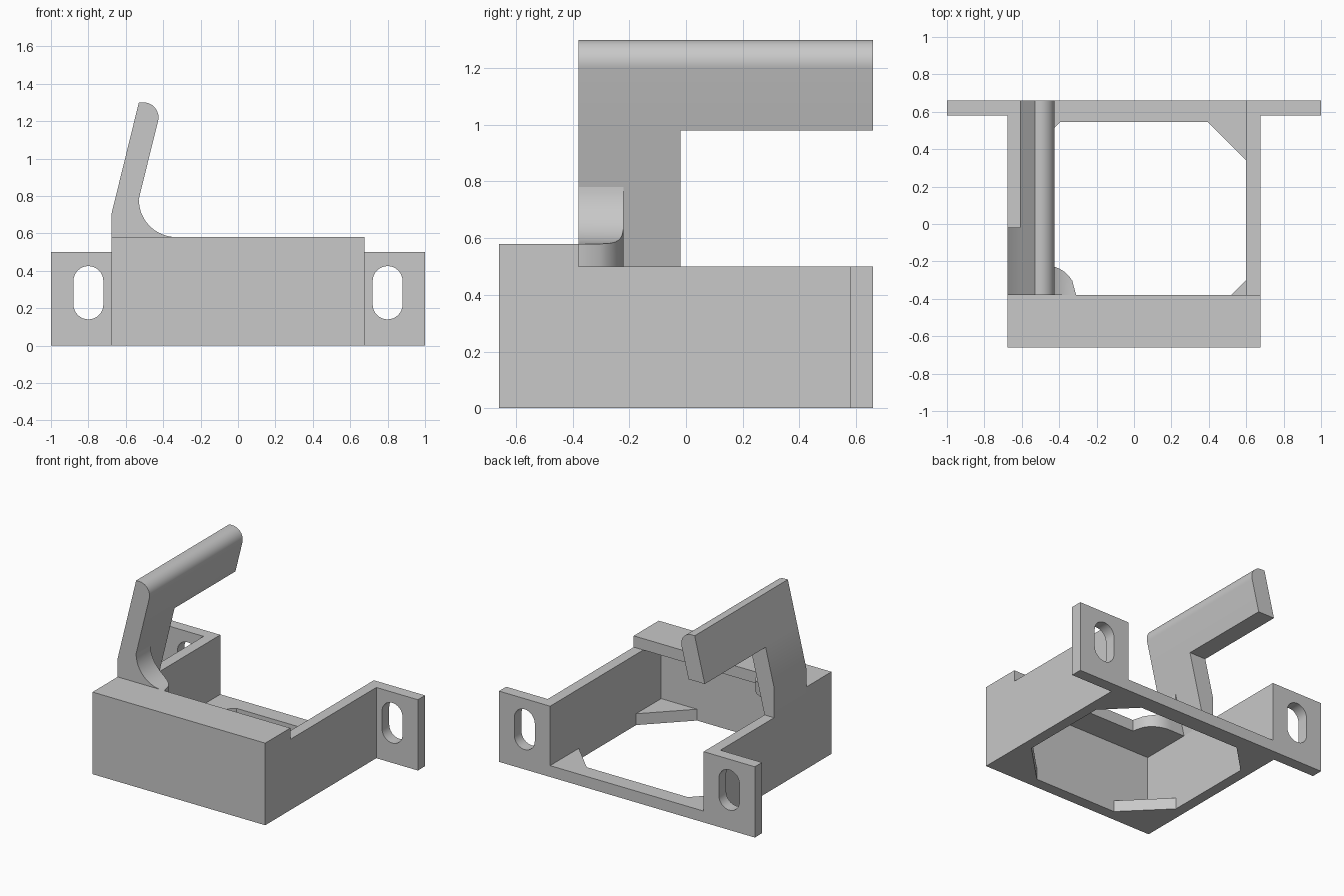
import bpy, bmesh, math
from mathutils import Vector

cube = bpy.data.objects.get("Cube")
if cube:
    bpy.data.objects.remove(cube, do_unlink=True)

grey = bpy.data.materials.new("light grey")
grey.use_nodes = True
GREY = (0.58, 0.58, 0.58, 1)
grey.diffuse_color = GREY
grey.node_tree.nodes["Principled BSDF"].inputs["Base Color"].default_value = GREY


def finish(name, bm):
    """Turn a bmesh into a named, shaded object."""
    bmesh.ops.recalc_face_normals(bm, faces=bm.faces)
    mesh = bpy.data.meshes.new(name)
    bm.to_mesh(mesh)
    bm.free()
    mesh.materials.append(grey)
    obj = bpy.data.objects.new(name, mesh)
    bpy.context.collection.objects.link(obj)
    bpy.ops.object.select_all(action="DESELECT")
    obj.select_set(True)
    bpy.context.view_layer.objects.active = obj
    bpy.ops.object.shade_smooth_by_angle(angle=math.radians(30))
    return obj


def prism(name, axis, start, end, outline, hole=None):
    """Extrude an outline, with an optional hole, along x, y or z."""
    def place(a, b):
        return {"x": (start, a, b), "y": (a, start, b), "z": (a, b, start)}[axis]

    bm = bmesh.new()
    if hole:
        edges = []
        for loop in (outline, hole):
            verts = [bm.verts.new(place(*p)) for p in loop]
            edges += [bm.edges.new((v, verts[i - 1])) for i, v in enumerate(verts)]
        bmesh.ops.triangle_fill(bm, edges=edges, use_beauty=True)
    else:
        bm.faces.new([bm.verts.new(place(*p)) for p in outline])
    ext = bmesh.ops.extrude_face_region(bm, geom=bm.faces[:], use_keep_orig=True)
    moved = [g for g in ext["geom"] if isinstance(g, bmesh.types.BMVert)]
    offset = Vector([end - start if c == axis else 0 for c in "xyz"])
    bmesh.ops.translate(bm, verts=moved, vec=offset)
    return finish(name, bm)


def rect(a0, a1, b0, b1):
    return [(a0, b0), (a1, b0), (a1, b1), (a0, b1)]


def arc(cx, cy, r, a0, a1, n):
    angles = [math.radians(a0 + (a1 - a0) * i / n) for i in range(n + 1)]
    return [(cx + r * math.cos(a), cy + r * math.sin(a)) for a in angles]


IN, OUT = 0.6, 0.675          # inner and outer half widths of the frame
BACK, PLATE = 0.66, 0.08      # half depth and sheet thickness
LIP, WALL, TOP = -0.38, 0.5, 0.58

# Front wall with its overhanging lip
prism("front_wall", "x", -IN, IN,
      [(-BACK, 0), (-TOP, 0), (-TOP, WALL), (LIP, WALL), (LIP, TOP), (-BACK, TOP)])

# Low rail across the back
prism("back_rail", "z", 0, PLATE, rect(-IN, IN, 0.545, BACK))

# Mirrored side walls, slotted mounting ears and corner gussets
wall = [(-BACK, 0), (BACK, 0), (BACK, WALL), (LIP, WALL), (LIP, TOP), (-BACK, TOP)]
for side, s in (("left", 1), ("right", -1)):
    prism(side + "_wall", "x", s * IN, s * OUT, wall)
    slot = arc(0.8 * s, 0.345, 0.08, 0, 180, 16) + arc(0.8 * s, 0.22, 0.08, 180, 360, 16)
    prism(side + "_mounting_ear", "y", TOP, BACK, rect(s * OUT, s, 0, WALL), slot)
    prism(side + "_front_gusset", "z", 0, PLATE,
          [(s * IN, -TOP), (s * IN, -0.3), (s * 0.32, -TOP)])
    prism(side + "_back_gusset", "z", 0, PLATE,
          [(s * IN, 0.545), (s * IN, 0.34), (s * 0.395, 0.545)])

# Leaning hook: a stem on the right wall and a long arm with a rounded top
SLOPE, SPLIT = 0.246, 0.98


def inner(z):
    return -IN + (z - WALL) * SLOPE


def outer(z):
    return max(-OUT, -0.53 - (1.3 - z) * SLOPE)


prism("hook_stem", "y", LIP, -0.02,
      [(-OUT, WALL), (-IN, WALL), (inner(SPLIT), SPLIT),
       (outer(SPLIT), SPLIT), (-OUT, 0.71)])
prism("hook_arm", "y", LIP, BACK,
      [(outer(SPLIT), SPLIT), (inner(SPLIT), SPLIT)]
      + arc(-0.505, 1.22, 0.08, -13.8, 90, 14) + [(-0.53, 1.3)])

# Hook foot: concave fillet on top, rounded end in plan, lofted along x
bm = bmesh.new()
rings = []
fillet = [(-IN, 0.7)] + arc(-0.33, 0.78, 0.2, 180, 270, 18) + [(-0.31, TOP)]
for x, z in fillet:
    t = max(0, (x + 0.49) / 0.18)
    y = LIP + 0.16 * math.sqrt(max(0, 1 - t ** 2.2))
    y = max(y, LIP + 0.002)
    rings.append([bm.verts.new(p) for p in
                  ((x, LIP, WALL), (x, LIP, z), (x, y, z), (x, y, WALL))])
for a, b in zip(rings, rings[1:]):
    for i in range(4):
        bm.faces.new((a[i - 1], a[i], b[i], b[i - 1]))
bm.faces.new(rings[0])
bm.faces.new(rings[-1])
finish("hook_foot", bm)
